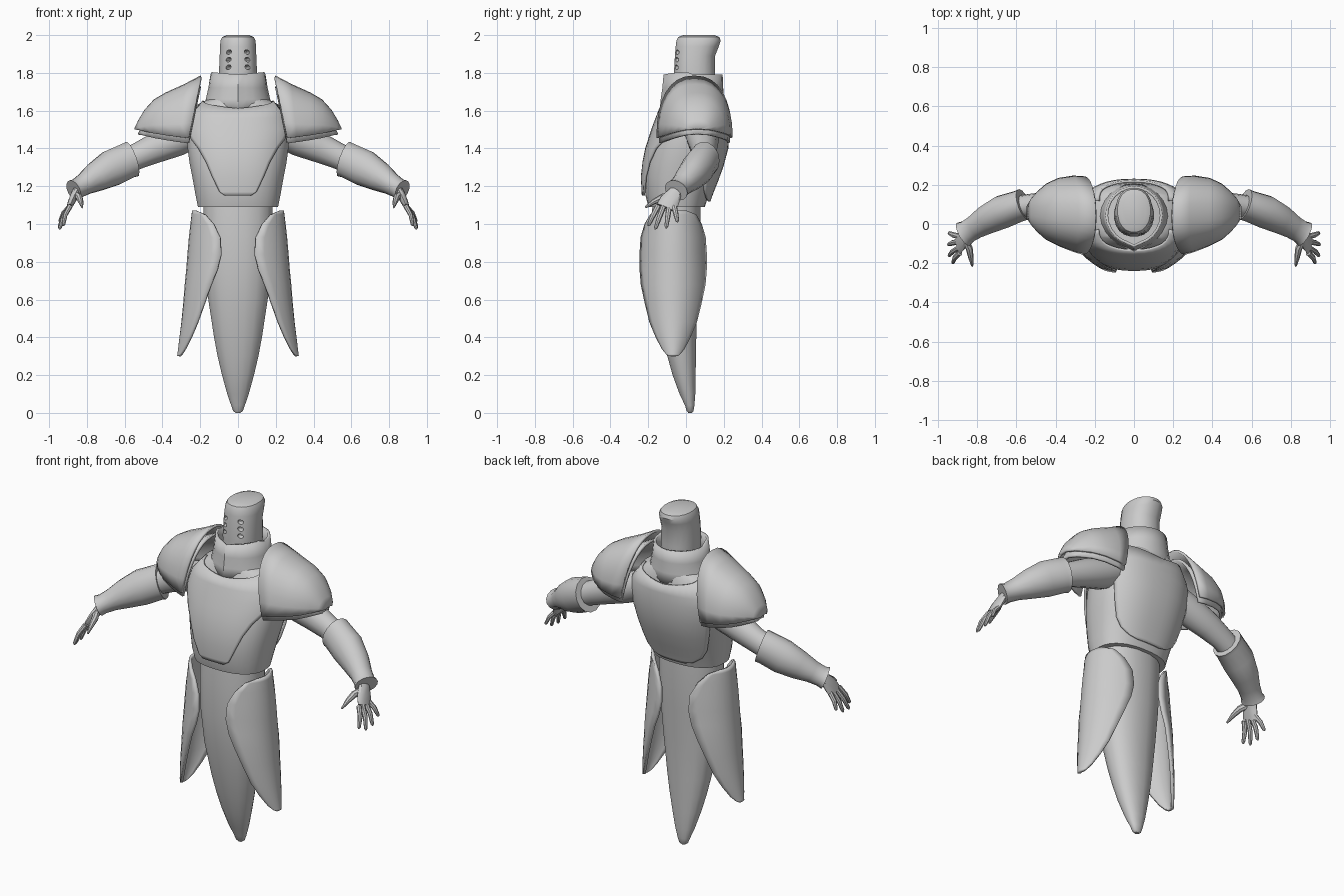
import bpy, bmesh
from math import sin, cos, pi, radians, copysign
from mathutils import Vector

if "Cube" in bpy.data.objects:
    bpy.data.objects.remove(bpy.data.objects["Cube"])


def spow(v, e):
    return copysign(abs(v) ** e, v)


def lerp_table(table, z):
    """Linear interpolation in rows of (z, a, b, ...)."""
    for a, b in zip(table, table[1:]):
        if z <= b[0]:
            break
    f = max(0, min(1, (z - a[0]) / (b[0] - a[0])))
    return [p + (q - p) * f for p, q in zip(a[1:], b[1:])]


def loft(name, rings, closed=True, caps=True, thick=0, mirror=False, angle=35):
    """Skin a list of point rows into one mesh object."""
    bm = bmesh.new()
    rows = [[bm.verts.new(p) for p in r] for r in rings]
    n = len(rows[0])
    for a, b in zip(rows, rows[1:]):
        for i in range(n if closed else n - 1):
            j = (i + 1) % n
            bm.faces.new((a[i], a[j], b[j], b[i]))
    if closed and caps:
        bm.faces.new(rows[0])
        bm.faces.new(rows[-1])
    bmesh.ops.recalc_face_normals(bm, faces=bm.faces)
    me = bpy.data.meshes.new(name)
    bm.to_mesh(me)
    bm.free()
    ob = bpy.data.objects.new(name, me)
    bpy.context.collection.objects.link(ob)
    bpy.ops.object.select_all(action='DESELECT')
    ob.select_set(True)
    bpy.context.view_layer.objects.active = ob
    bpy.ops.object.shade_smooth_by_angle(angle=radians(angle))
    if thick:
        m = ob.modifiers.new("thickness", 'SOLIDIFY')
        m.thickness, m.offset = thick, 0
    if mirror:
        m = ob.modifiers.new("mirror", 'MIRROR')
        m.use_mirror_merge = False
    return ob


def section(t, z, rx, yf, yb, e=0.83, off=0):
    return Vector(((rx + off) * spow(cos(t), e),
                   (yf + yb) / 2 + ((yb - yf) / 2 + off) * spow(sin(t), e), z))


def body(name, table, sides, e=1.0, **kw):
    """Stack of oval rings from rows of (z, half width, front y, back y)."""
    return loft(name, [[section(2 * pi * (i + .5) / sides, *row, e=e) for i in range(sides)]
                       for row in table], **kw)


def tube(name, pts, radii, side=(0, 1, 0), sides=12, **kw):
    """Oval tube along a path; radii are (along side axis, across it)."""
    pts = [Vector(p) for p in pts]
    rings = []
    for i, p in enumerate(pts):
        d = (pts[min(i + 1, len(pts) - 1)] - pts[max(i - 1, 0)]).normalized()
        u = Vector(side)
        u = (u - d * u.dot(d)).normalized()
        v = d.cross(u)
        ra, rb = radii[i]
        rings.append([p + u * ra * cos(2 * pi * k / sides) + v * rb * sin(2 * pi * k / sides)
                      for k in range(sides)])
    return loft(name, rings, mirror=True, **kw)


# Helmet with three vents on each side of the face
helmet = body("helmet", [(1.64, .095, -.06, .15), (1.8, .102, -.065, .155), (1.89, .098, -.06, .155),
                         (1.94, .096, -.056, .175), (1.97, .094, -.052, .185), (1.99, .084, -.042, .178),
                         (2.0, .06, -.015, .15)], 20, e=.9)
for side in (-1, 1):
    for k in range(3):
        bpy.ops.mesh.primitive_uv_sphere_add(segments=10, ring_count=6, radius=1,
                                             location=(side * .05, -.048, 1.83 + .04 * k),
                                             rotation=(0, side * .35, side * .5))
        c = bpy.context.object
        c.name = "vent_cutter"
        c.scale = (.017, .03, .012)
        c.hide_render = True
        c.hide_set(True)
        m = helmet.modifiers.new("vent", 'BOOLEAN')
        m.operation, m.object = 'DIFFERENCE', c

# Collar with a pointed front
rings = []
for z, rx, yf, yb in [(1.6, .185, -.12, .2), (1.66, .163, -.115, .195), (1.72, .15, -.106, .19), (1.79, .139, -.1, .187)]:
    ring = [section(2 * pi * i / 24, z, rx, yf, yb, e=1) for i in range(24)]
    for p in ring:
        if p.y < 0.04:
            p.x *= 1 + .3 * (p.y - .04)
            p.z += .1 * abs(p.x) * (z > 1.75)
    ring[18].y -= .012
    rings.append(ring)
loft("collar", rings, caps=False, thick=.014)

# Torso
TORSO = [(1.09, .213, -.2, .1), (1.15, .225, -.215, .12), (1.25, .243, -.22, .16), (1.32, .257, -.213, .185),
         (1.4, .268, -.197, .205), (1.5, .275, -.165, .212), (1.58, .255, -.135, .208),
         (1.63, .22, -.115, .2), (1.66, .16, -.105, .19)]
body("torso", TORSO, 32, e=.83)


# Breast and back plates follow the torso surface
def plate(name, centre, widths, dip, off=.013, n=16):
    rings = []
    for z, w in widths:
        row = []
        for i in range(n + 1):
            u = 2 * i / n - 1
            zz = z - (dip * (1 - abs(u)) if z == widths[-1][0] else 0)
            row.append(section(centre + u * w, zz, *lerp_table(TORSO, zz), off=off))
        rings.append(row)
    loft(name, rings, closed=False, thick=.012)


plate("breast_plate", -pi / 2, [(1.15, .22), (1.17, .34), (1.25, .48), (1.33, .6), (1.4, .77), (1.45, 1.0),
                                (1.5, 1.2), (1.56, 1.25), (1.65, 1.2)], .04)
plate("back_plate", pi / 2, [(1.12, .25), (1.135, .5), (1.17, .75), (1.22, .9), (1.3, .97), (1.4, 1.02),
                             (1.5, 1.12), (1.55, 1.2), (1.65, 1.15)], .05)

# Waist and long tapering tabard
body("tabard", [(1.1, .185, -.18, .08), (1.0, .184, -.185, .08), (.8, .178, -.185, .072), (.6, .16, -.165, .06),
                (.4, .129, -.125, .056), (.3, .11, -.1, .054), (.2, .086, -.072, .052), (.1, .058, -.035, .05),
                (.04, .037, -.006, .045), (.01, .026, .004, .04), (0, .012, .012, .032)], 16, e=.9)

# Hip plates: (z, half angle, x radius, y radius)
hip = []
for z, a, rx, ry in [(1.07, 22, .235, .17), (1.05, 43, .238, .17), (1.0, 58, .244, .17), (.93, 68, .252, .178),
                     (.84, 70, .26, .182), (.76, 66, .266, .187), (.68, 59, .274, .192), (.58, 51, .282, .185),
                     (.48, 43, .292, .175), (.4, 35, .302, .15), (.34, 26, .309, .125), (.31, 18, .313, .1), (.3, 10, .314, .1)]:
    hip.append([(rx * cos(radians(a * k / 6)), -.068 + ry * sin(radians(a * k / 6)), z) for k in range(-6, 7)])
loft("hip_plate", hip, closed=False, thick=.016, mirror=True)


# Pauldrons: arches marching outward (top x, rim x, top z, rim z, front y, back y)
def pauldron(name, shrink, drop):
    rings = []
    for xt, xb, zt, zb, yf, yb in [(.195, .26, 1.78, 1.455, -.15, .237), (.28, .31, 1.735, 1.46, -.135, .24),
                                   (.38, .385, 1.69, 1.47, -.105, .228), (.44, .445, 1.655, 1.48, -.075, .2),
                                   (.49, .49, 1.6, 1.49, -.035, .16), (.52, .52, 1.55, 1.497, .0, .125),
                                   (.543, .543, 1.503, 1.5, .035, .085)]:
        row = []
        for i in range(17):
            a = pi * i / 16
            s = sin(a) ** .85
            y = (yf + yb) / 2 - (yb - yf) / 2 * spow(cos(a), .85)
            x = xb + (xt - xb) * s
            row.append((.26 + (x - .26) * shrink, .045 + (y - .045) * shrink, zb + (zt - zb) * s * shrink - drop))
        rings.append(row)
    loft(name, rings, closed=False, thick=.014, mirror=True)


pauldron("pauldron", 1, 0)
pauldron("pauldron_under_layer", .93, .027)

# Arms
tube("upper_arm", [(.22, .08, 1.49), (.32, .09, 1.445), (.43, .095, 1.405), (.52, .095, 1.365), (.62, .08, 1.32)],
     [(.09, .08), (.085, .085), (.072, .08), (.06, .07), (.06, .065)])
tube("forearm_guard", [(.562, .1, 1.343), (.585, .092, 1.335), (.67, .062, 1.295), (.75, .022, 1.25),
                       (.81, -.015, 1.213), (.85, -.04, 1.188), (.87, -.052, 1.178)],
     [(.082, .098), (.08, .096), (.086, .098), (.075, .08), (.062, .06), (.06, .053), (.068, .058)], sides=14)

# Hands
tube("palm", [(.835, -.035, 1.2), (.86, -.06, 1.165), (.878, -.085, 1.125), (.895, -.105, 1.085)],
     [(.035, .025), (.038, .022), (.052, .02), (.054, .014)], sides=10)
for name, base, tip in [("index_finger", -.147, (.925, -.2, .99)), ("middle_finger", -.118, (.945, -.163, .972)),
                        ("ring_finger", -.088, (.948, -.105, .978)), ("little_finger", -.064, (.945, -.045, 1.01))]:
    a, c = Vector((.889, base, 1.095)), Vector(tip)
    b = (a + c) / 2 + Vector((.008, 0, .004))
    tube(name, [a, b, c + (b - c) * .15, c], [(.015, .014), (.014, .012), (.01, .009), (.004, .004)], sides=8)
tube("thumb", [(.865, -.075, 1.155), (.84, -.125, 1.14), (.832, -.17, 1.118), (.825, -.215, 1.088)],
     [(.02, .022), (.018, .02), (.014, .014), (.005, .006)], side=(1, 0, 0), sides=8)
